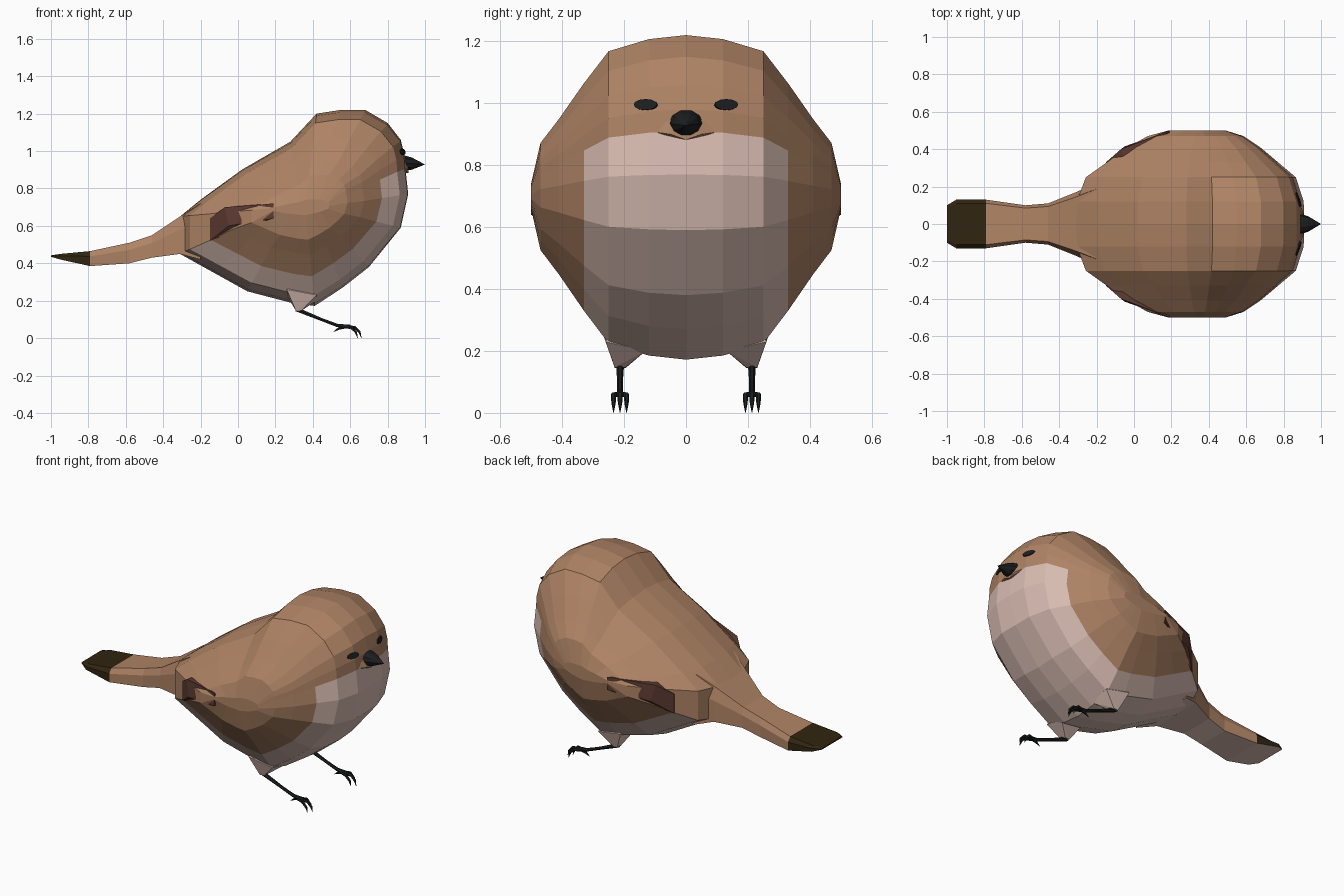
import bpy, bmesh, math
from mathutils import Vector, Matrix
from mathutils.bvhtree import BVHTree

if "Cube" in bpy.data.objects:
    bpy.data.objects.remove(bpy.data.objects["Cube"])


def mat(name, rgb):
    m = bpy.data.materials.new(name)
    m.diffuse_color = (*rgb, 1)
    m.use_nodes = True
    m.node_tree.nodes["Principled BSDF"].inputs["Base Color"].default_value = m.diffuse_color
    return m


BROWN = mat("warm_brown", (0.43, 0.23, 0.13))
PINK = mat("pale_pink", (0.70, 0.51, 0.45))
WING = mat("wing_maroon", (0.108, 0.042, 0.031))
TIP = mat("tail_tip_dark", (0.03, 0.018, 0.005))
BLACK = mat("black", (0.012, 0.013, 0.014))


def finish(name, bm, *mats):
    bmesh.ops.recalc_face_normals(bm, faces=bm.faces)
    me = bpy.data.meshes.new(name)
    bm.to_mesh(me)
    bm.free()
    for m in mats:
        me.materials.append(m)
    ob = bpy.data.objects.new(name, me)
    bpy.context.collection.objects.link(ob)
    return ob


def hull(name, pts, m):
    bm = bmesh.new()
    for p in pts:
        bm.verts.new(p)
    bmesh.ops.convex_hull(bm, input=bm.verts)
    return finish(name, bm, m)


def tube(bm, pts, radii, sides=6):
    # tapered limb along a path
    rings = []
    for i, p in enumerate(pts):
        a, b = Vector(pts[max(i - 1, 0)]), Vector(pts[min(i + 1, len(pts) - 1)])
        q = (b - a).to_track_quat('Z', 'Y')
        rings.append([bm.verts.new(Vector(p) + q @ Vector((
            radii[i] * math.cos(k * math.tau / sides),
            radii[i] * math.sin(k * math.tau / sides), 0))) for k in range(sides)])
    for r, s in zip(rings, rings[1:]):
        for k in range(sides):
            n = (k + 1) % sides
            bm.faces.new((r[k], r[n], s[n], s[k]))
    bm.faces.new(rings[0])
    bm.faces.new(rings[-1])


# Body: side outline repeated in shrinking slices across y
OUTLINE = [(.87, 1.06), (.89, .98), (.895, .91), (.91, .77), (.87, .59), (.70, .38),
           (.56, .27), (.41, .172), (.28, .19), (.05, .25), (-.13, .35), (-.31, .45),
           (-.31, .55), (-.31, .65), (-.20, .74), (.02, .90), (.28, 1.05), (.42, 1.20),
           (.55, 1.22), (.68, 1.22), (.80, 1.15)]
SLICES = [(.12, .995, .975), (.25, .92, .90), (.33, .75, .70),
          (.41, .58, .48), (.47, .42, .33), (.50, .25, .08)]
CX, CZ = .35, .70
slices = [(-y, a, b) for y, a, b in reversed(SLICES)] + [(0, 1, 1)] + SLICES
bm = bmesh.new()
loops = [[bm.verts.new((CX + (x - CX) * a, y, CZ + (z - CZ) * b)) for x, z in OUTLINE]
         for y, a, b in slices]
n = len(OUTLINE)
for i in range(len(loops) - 1):
    inner = max(abs(slices[i][0]), abs(slices[i + 1][0])) < .34
    for j in range(n):
        k = (j + 1) % n
        f = bm.faces.new((loops[i][j], loops[i][k], loops[i + 1][k], loops[i + 1][j]))
        f.material_index = 1 if inner and 2 <= j < 11 else 0
bm.faces.new(loops[0])
bm.faces.new(loops[-1])
bmesh.ops.recalc_face_normals(bm, faces=bm.faces)
tree = BVHTree.FromBMesh(bm)
finish("body", bm, BROWN, PINK)

# Tail: lofted sections (x, bottom, top, half width)
bm = bmesh.new()
rings = []
STATIONS = [(-.20, .42, .72, .22), (-.31, .45, .65, .17), (-.46, .43, .55, .11),
            (-.58, .40, .51, .10), (-.79, .385, .465, .13), (-.95, .42, .45, .13),
            (-1.0, .435, .442, .10)]
for x, zb, zt, w in STATIONS:
    zm = zb + (zt - zb) * .65
    sec = [(w, zb), (w, zm), (.85 * w, zt), (-.85 * w, zt), (-w, zm), (-w, zb)]
    rings.append([bm.verts.new((x, y, z)) for y, z in sec])
for i, (r, s) in enumerate(zip(rings, rings[1:])):
    for k in range(6):
        f = bm.faces.new((r[k], r[(k + 1) % 6], s[(k + 1) % 6], s[k]))
        f.material_index = 1 if k == 5 else (2 if i >= 4 else 0)
bm.faces.new(rings[0])
bm.faces.new(rings[-1]).material_index = 2
finish("tail", bm, BROWN, PINK, TIP)

# Beak and the small brown chin wedge behind it
bm = bmesh.new()
base = [bm.verts.new((.885, .056 * math.cos(k * math.tau / 10),
                      .935 + .045 * math.sin(k * math.tau / 10))) for k in range(10)]
mid = [bm.verts.new((.93, .042 * math.cos(k * math.tau / 10),
                     .933 + .034 * math.sin(k * math.tau / 10))) for k in range(10)]
tip = bm.verts.new((1.0, 0, .928))
for k in range(10):
    j = (k + 1) % 10
    bm.faces.new((base[k], base[j], mid[j], mid[k]))
    bm.faces.new((mid[k], mid[j], tip))
bm.faces.new(base)
finish("beak", bm, BLACK)
hull("chin", [(.88, -.125, .91), (.88, .125, .91), (.912, 0, .882), (.905, 0, .97),
              (.85, 0, .89), (.91, .05, .90), (.91, -.05, .90)], BROWN)

for s, side in ((1, "left"), (-1, "right")):
    # Eye plate set on the face surface
    p, nrm, _, _ = tree.ray_cast(Vector((2, s * .13, .995)), Vector((-1, 0, 0)))
    bm = bmesh.new()
    bmesh.ops.create_cone(bm, cap_ends=True, segments=12, radius1=1, radius2=1, depth=1)
    bmesh.ops.transform(bm, verts=bm.verts, matrix=Matrix.Translation(p)
                        @ nrm.to_track_quat('Z', 'Y').to_matrix().to_4x4()
                        @ Matrix.Diagonal((.04, .018, .009, 1)))
    finish(side + "_eye", bm, BLACK)

    # Folded wing
    hull(side + "_wing", [(x, s * y, z) for x, y, z in (
        (-.15, .33, .52), (-.15, .33, .64), (-.07, .40, .70), (-.05, .415, .60),
        (.19, .50, .72), (.19, .50, .64), (.19, .40, .66), (-.10, .20, .60),
        (-.05, .33, .70))], WING)

    # Thigh
    hull(side + "_thigh", [(x, s * y, z) for x, y, z in (
        (.26, .13, .23), (.26, .27, .26), (.42, .13, .20), (.42, .26, .23),
        (.31, .195, .145), (.31, .23, .145), (.34, .195, .147), (.34, .23, .147),
        (.34, .20, .32))], PINK)

    # Leg with three front toes and one back toe
    bm = bmesh.new()
    y = s * .213
    tube(bm, [(.31, y, .155), (.45, y, .098), (.53, y, .068), (.60, y, .06)],
         [.013, .009, .010, .013])
    for d in (-.021, 0, .021):
        reach = .02 if d == 0 else 0
        tube(bm, [(.565, y + d * .3, .06), (.605 + reach, y + d, .058),
                  (.63 + reach, y + d, .032), (.64 + reach, y + d, .001)],
             [.009, .009, .007, .001])
    tube(bm, [(.58, y, .06), (.54, y, .052), (.51, y, .033)], [.009, .008, .001])
    finish(side + "_leg", bm, BLACK)
